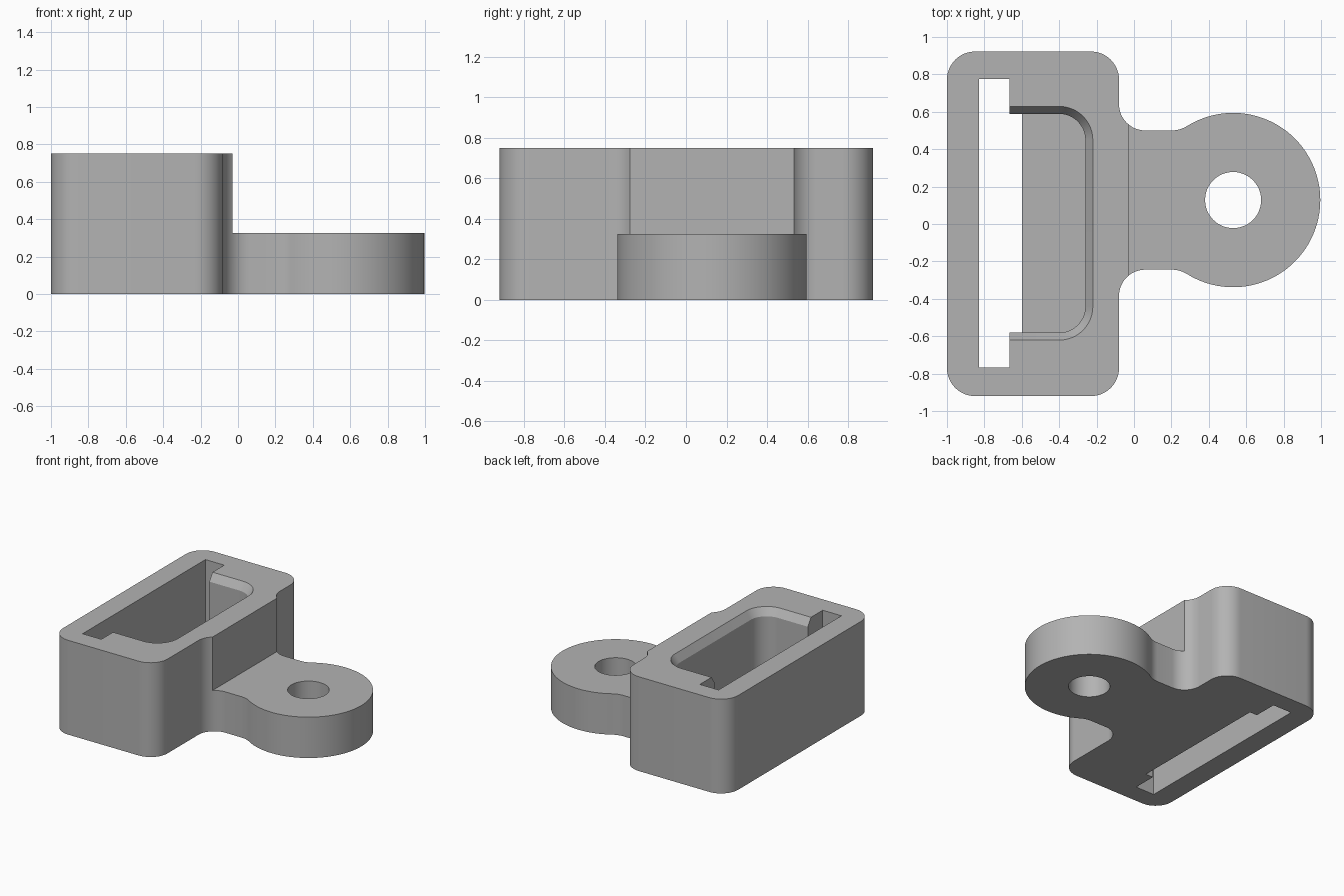
import bpy, bmesh, math

if "Cube" in bpy.data.objects:
    bpy.data.objects.remove(bpy.data.objects["Cube"])

CY = 0.128          # tab centre line
HX, R = 0.53, 0.466  # eyelet centre and radius
TOP, TAB = 0.75, 0.325


def arc(cx, cy, r, a0, a1, n=12):
    return [(cx + r * math.cos(math.radians(a0 + (a1 - a0) * i / n)),
             cy + r * math.sin(math.radians(a0 + (a1 - a0) * i / n))) for i in range(n + 1)]


def loft(name, sections):
    """Closed solid through outlines [(points, z), ...] with equal point counts."""
    bm = bmesh.new()
    rings = [[bm.verts.new((x, y, z)) for x, y in pts] for pts, z in sections]
    n = len(rings[0])
    for a, b in zip(rings, rings[1:]):
        for i in range(n):
            j = (i + 1) % n
            bm.faces.new((a[i], a[j], b[j], b[i]))
    bm.faces.new(rings[0][::-1])
    bm.faces.new(rings[-1])
    bmesh.ops.recalc_face_normals(bm, faces=bm.faces)
    me = bpy.data.meshes.new(name)
    bm.to_mesh(me)
    bm.free()
    ob = bpy.data.objects.new(name, me)
    bpy.context.collection.objects.link(ob)
    return ob


def box(name, x0, x1, y0, y1, z0, z1):
    pts = [(x0, y0), (x1, y0), (x1, y1), (x0, y1)]
    return loft(name, [(pts, z0), (pts, z1)])


def pocket_outline(x1, h, r):
    """Left side square, right side rounded."""
    c = 0.004
    return ([(-0.75, c - h)] + arc(x1 - r, c - h + r, r, -90, 0)
            + arc(x1 - r, c + h - r, r, 0, 90) + [(-0.75, c + h)])


# Outline: rounded block, filleted neck, round eyelet
f = 0.16
ang = math.degrees(math.atan2(0.372 + f, -0.33))
upper = (arc(HX, CY, R, 0, ang, 40)[1:]
         + arc(0.20, CY + 0.372 + f, f, ang - 180, -90, 6)[1:]
         + arc(0.06, CY + 0.372 + 0.14, 0.14, 270, 180))
lower = [(x, 2 * CY - y) for x, y in reversed(upper)]
outline = ([(HX + R, CY)] + upper
           + arc(-0.23, 0.772, 0.15, 0, 90) + arc(-0.85, 0.772, 0.15, 90, 180)
           + arc(-0.85, -0.77, 0.15, 180, 270) + arc(-0.23, -0.77, 0.15, 270, 360)
           + lower)
body = loft("bracket_body", [(outline, 0), (outline, TOP)])

# Cutters: step above tab, mounting slot, floor notch, chamfered pocket, eyelet hole
inner, outer = pocket_outline(-0.26, 0.585, 0.14), pocket_outline(-0.22, 0.625, 0.18)
hole = arc(HX, CY, 0.15, 0, 360, 48)[:-1]
cutters = [
    box("step_cutter", -0.03, 1.2, -1.2, 1.2, TAB, 1.0),
    loft("pocket_cutter", [(inner, 0.12), (inner, TOP - 0.06), (outer, TOP), (outer, 0.9)]),
    box("notch_cutter", -0.75, -0.60, -0.581, 0.589, -0.1, 0.4),
    box("slot_cutter", -0.83, -0.665, -0.768, 0.776, -0.1, 1.0),
    loft("hole_cutter", [(hole, -0.1), (hole, 1.0)]),
]
bpy.context.view_layer.objects.active = body
body.select_set(True)
for c in cutters:
    m = body.modifiers.new(c.name, 'BOOLEAN')
    m.operation, m.solver, m.object = 'DIFFERENCE', 'EXACT', c
    bpy.ops.object.modifier_apply(modifier=m.name)
    bpy.data.objects.remove(c, do_unlink=True)

# Material and shading
grey = bpy.data.materials.new("plain_grey")
grey.diffuse_color = (0.45, 0.45, 0.45, 1)
grey.use_nodes = True
grey.node_tree.nodes["Principled BSDF"].inputs["Base Color"].default_value = grey.diffuse_color
body.data.materials.clear()
body.data.materials.append(grey)
bpy.ops.object.shade_smooth_by_angle(angle=math.radians(30))
